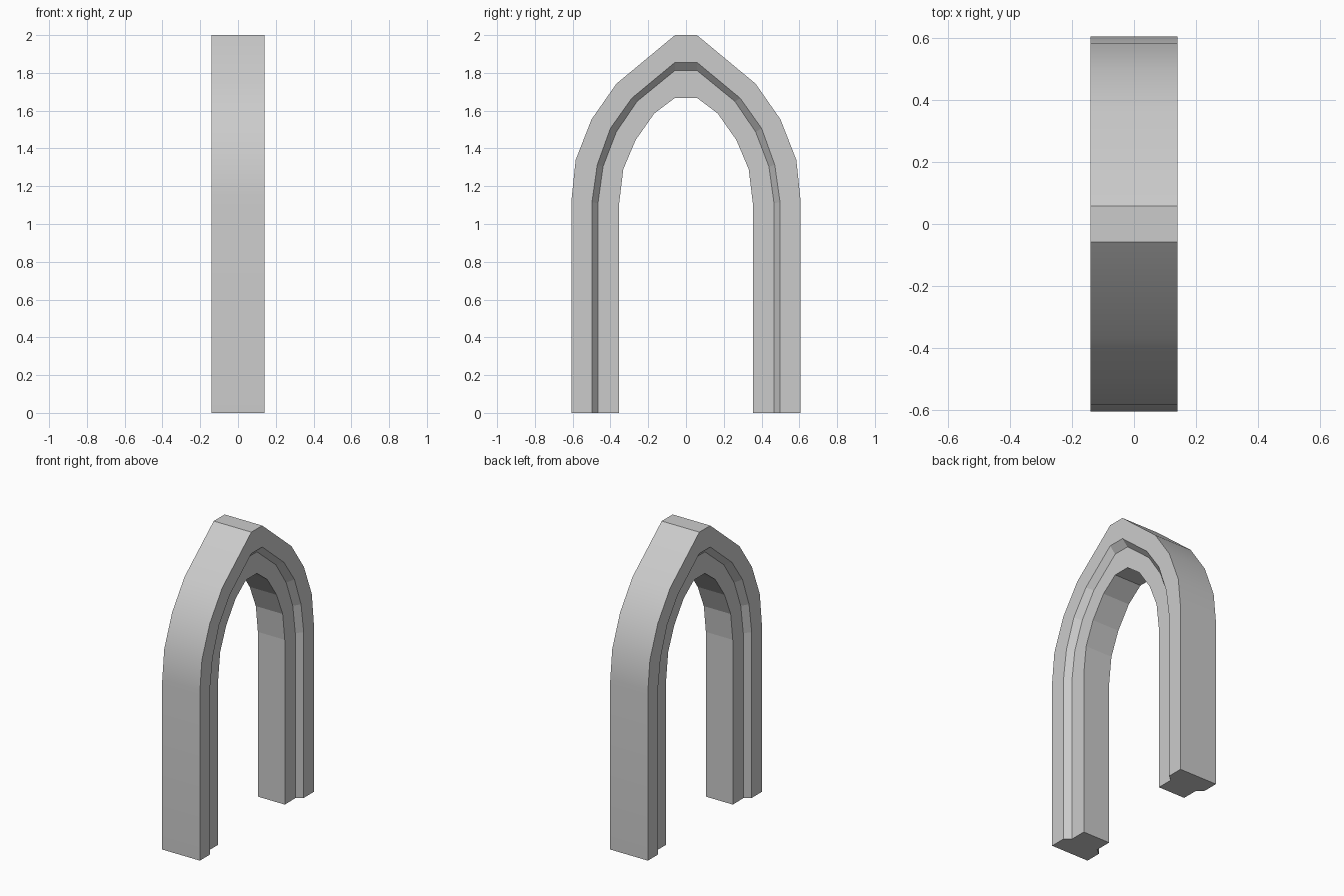
import bpy, bmesh, math

if "Cube" in bpy.data.objects:
    bpy.data.objects.remove(bpy.data.objects["Cube"])

# Half outlines (y, z) from foot to crown, outermost to innermost
OUTER = [(.605, 0), (.605, 1.14), (.584, 1.34), (.50, 1.554), (.368, 1.743), (.058, 2.0)]
LIP = [(.498, 0), (.498, 1.115), (.47, 1.313), (.40, 1.507), (.287, 1.666), (.058, 1.856)]
BEVEL = [(.466, 0), (.466, 1.11), (.439, 1.304), (.369, 1.487), (.259, 1.649), (.058, 1.813)]
INNER = [(.354, 0), (.354, 1.108), (.332, 1.29), (.267, 1.444), (.168, 1.585), (.058, 1.668)]
WIDE, NARROW = .14, .10


def full(half):
    """Mirror a half outline across y = 0."""
    return half + [(-y, z) for y, z in reversed(half)]


# Cross-section: each outline placed at its depth, front then back
rails = [(OUTER, WIDE), (LIP, WIDE), (BEVEL, NARROW), (INNER, NARROW)]
section = rails + [(o, -x) for o, x in reversed(rails)]

bm = bmesh.new()
lines = [[bm.verts.new((x, y, z)) for y, z in full(o)] for o, x in section]
n = len(section)
for i in range(n):
    a, b = lines[i], lines[(i + 1) % n]
    for j in range(len(a) - 1):
        f = bm.faces.new((a[j], a[j + 1], b[j + 1], b[j]))
        f.smooth = i == n - 1          # only the outer skin is smooth
# Feet
for j in (0, -1):
    bm.faces.new([line[j] for line in lines])
bmesh.ops.recalc_face_normals(bm, faces=bm.faces)
# Keep the hard edges sharp
for e in bm.edges:
    e.smooth = e.calc_face_angle(0) < math.radians(30)

mesh = bpy.data.meshes.new("pointed_arch_frame")
bm.to_mesh(mesh)
bm.free()
arch = bpy.data.objects.new("pointed_arch_frame", mesh)
bpy.context.collection.objects.link(arch)
